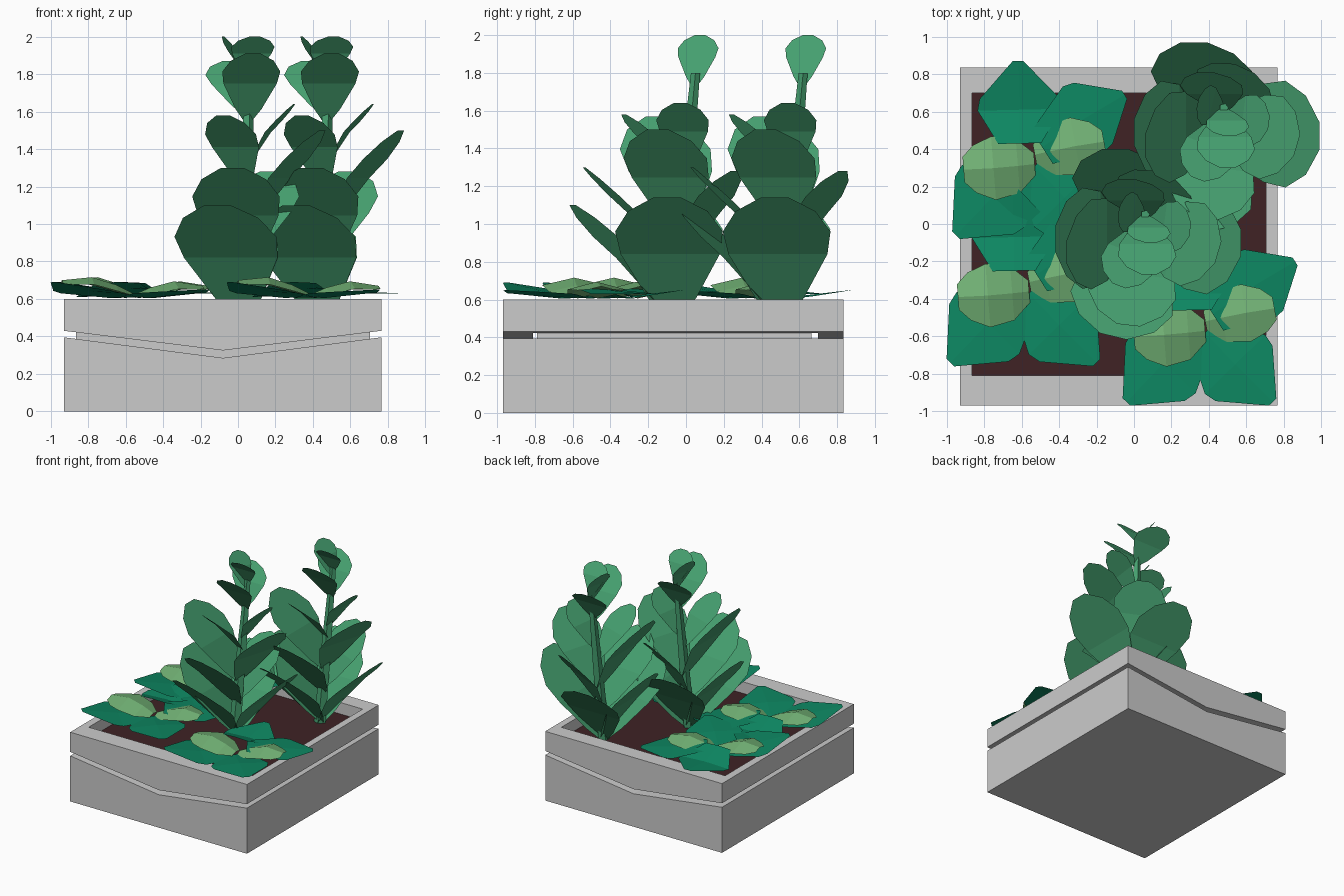
import bpy, bmesh
from mathutils import Vector as V

if "Cube" in bpy.data.objects:
    bpy.data.objects.remove(bpy.data.objects["Cube"])

def material(name, rgb):
    m = bpy.data.materials.new(name)
    m.diffuse_color = (*rgb, 1)
    m.use_nodes = True
    m.node_tree.nodes["Principled BSDF"].inputs["Base Color"].default_value = m.diffuse_color
    return m

GREEN = material("leaf_green", (0.06, 0.35, 0.16))
TEAL = material("teal_leaf", (0.004, 0.24, 0.12))
LIME = material("lime_leaf", (0.17, 0.45, 0.18))
SOIL = material("soil_brown", (0.05, 0.016, 0.018))

def finish(name, bm, mat=None):
    me = bpy.data.meshes.new(name)
    bm.to_mesh(me)
    bm.free()
    if mat:
        me.materials.append(mat)
    ob = bpy.data.objects.new(name, me)
    bpy.context.collection.objects.link(ob)
    return ob

def prism(name, profile, y0, y1):
    """Extrude an x-z outline along y."""
    bm = bmesh.new()
    f = bm.faces.new([bm.verts.new((x, y0, z)) for x, z in profile])
    ext = bmesh.ops.extrude_face_region(bm, geom=[f])["geom"]
    bmesh.ops.translate(bm, vec=(0, y1 - y0, 0), verts=[g for g in ext if isinstance(g, bmesh.types.BMVert)])
    bmesh.ops.recalc_face_normals(bm, faces=bm.faces)
    return finish(name, bm)

def rect(x0, x1, z0, z1):
    return [(x0, z0), (x1, z0), (x1, z1), (x0, z1)]

def leaf(bm, base, mid, tip, width, outline, fold=0.0, snap=False):
    """Leaf along base-mid-tip; outline = (t, half width); fold drops the edges; snap squares it to an axis."""
    base, mid, tip = V(base), V(mid), V(tip)
    d = tip - base
    if snap:
        d = V((d.x, 0, 0)) if abs(d.x) > abs(d.y) else V((0, d.y, 0))
    side = V((-d.y, d.x, 0)).normalized() * width / 2
    rows = []
    for t, w in outline:
        p = base.lerp(mid, t * 2) if t <= 0.5 else mid.lerp(tip, t * 2 - 1)
        drop = V((0, 0, fold * w))
        rows.append([bm.verts.new(q) for q in (p + side * w - drop, p, p - side * w - drop)])
    for a, b in zip(rows, rows[1:]):
        for i in (0, 1):
            bm.faces.new((a[i + 1], b[i + 1], b[i], a[i]))

# Planter: two slabs split by a groove that dips at the middle, around a recessed core
X0, X1, Y0, Y1, XM = -0.93, 0.765, -0.97, 0.835, -0.08
prism("planter_base", [(X0, 0), (X1, 0), (X1, 0.395), (XM, 0.285), (X0, 0.395)], Y0, Y1)
rim = prism("planter_rim", [(X0, 0.43), (XM, 0.325), (X1, 0.43), (X1, 0.6), (X0, 0.6)], Y0, Y1)
cutter = prism("rim_cutter", rect(-0.865, 0.705, 0.2, 0.8), -0.81, 0.70)
cutter.hide_render = True
cutter.hide_set(True)
mod = rim.modifiers.new("opening", "BOOLEAN")
mod.object, mod.solver = cutter, "EXACT"
prism("planter_core", rect(-0.865, 0.705, 0.25, 0.46), -0.79, 0.665)
prism("soil", rect(-0.865, 0.705, 0.45, 0.50), -0.81, 0.70).data.materials.append(SOIL)

# Tall plant: leaves spiral up a slightly leaning stem
def stem_at(z):
    k = (z - 0.5) / 1.3
    return V((0.02 + 0.04 * k, -0.07 + 0.12 * k, z))

BROAD = [(0, .14), (.16, .45), (.5, .92), (.7, 1), (.88, .74), (1, .26)]
TALL_LEAVES = [  # stem height, tip, width, squared to axis
    (0.50, (0.57, -0.10, 1.14), .57, True), (0.50, (-0.11, -0.60, 1.10), .56, False),
    (0.52, (-0.42, -0.08, 1.15), .54, True), (0.50, (-0.10, 0.40, 1.10), .54, True),
    (0.75, (-0.03, -0.54, 1.30), .47, False), (0.80, (0.17, 0.26, 1.28), .45, False),
    (0.95, (0.45, -0.15, 1.50), .46, False), (0.95, (-0.36, -0.15, 1.57), .48, True),
    (1.20, (-0.08, -0.33, 1.58), .29, False), (1.30, (0.30, -0.03, 1.64), .28, False),
    (1.55, (0.08, -0.27, 1.91), .31, True), (1.58, (-0.04, 0.24, 1.87), .33, True),
    (1.73, (-0.08, 0.075, 2.00), .22, False), (1.78, (0.09, -0.10, 2.00), .23, True)]

bm = bmesh.new()
for z, tip, width, snap in TALL_LEAVES:
    base, tip = stem_at(z), V(tip)
    out = V((tip.x - base.x, tip.y - base.y, 0)) * 0.05
    leaf(bm, base, (base + tip) / 2 - out + V((0, 0, 0.02)), tip, width, BROAD, 0, snap)
foliage = finish("tall_plant_leaves", bm, GREEN)

bm = bmesh.new()
rings = []
for z, r in ((0.5, 0.05), (1.2, 0.04), (1.8, 0.025)):
    c = stem_at(z)
    rings.append([bm.verts.new(c + V((x * r, y * r, 0))) for x, y in ((1, 0), (.3, .95), (-.8, .6), (-.8, -.6), (.3, -.95))])
for a, b in zip(rings, rings[1:]):
    for i in range(5):
        bm.faces.new((a[i], a[(i + 1) % 5], b[(i + 1) % 5], b[i]))
bm.faces.new(rings[-1])
stem = finish("tall_plant_stem", bm, GREEN)

# Low plant: spreading teal leaves with two folded lime leaves on top
ANGULAR = [(0, .5), (.5, .98), (.62, .92), (1, .12)]
BOXY = [(0, .35), (.25, .85), (.6, 1), (.85, .75), (1, .4)]
SPREAD = [  # base, mid, tip, width
    ((-.02, -.02, .61), (-.20, -.20, .64), (-.40, -.41, .69), .48),
    ((.02, -.04, .61), (.18, -.21, .64), (.38, -.41, .65), .46),
    ((-.06, .08, .69), (-.06, .26, .62), (-.07, .52, .65), .46),
    ((.06, .06, .66), (.28, .21, .64), (.50, .34, .63), .42)]
CROWN = [
    ((.02, -.03, .63), (-.16, -.05, .72), (-.36, -.06, .70), .34),
    ((.02, .02, .62), (.20, .06, .70), (.39, .09, .67), .31)]

bm = bmesh.new()
for b, m, t, w in SPREAD:
    leaf(bm, b, m, t, w, ANGULAR, 0.01)
spread = finish("low_plant_leaves", bm, TEAL)
bm = bmesh.new()
for b, m, t, w in CROWN:
    leaf(bm, b, m, t, w, BOXY, 0.04)
crown = finish("low_plant_crown", bm, LIME)

# Repeat the plants across the bed
def repeat(parts, places):
    for ob in parts:
        for i, (x, y) in enumerate(places):
            copy = ob if i == 0 else ob.copy()
            copy.location = (x, y, 0)
            if i:
                copy.name = f"{ob.name}_{i + 1}"
                bpy.context.collection.objects.link(copy)

repeat((foliage, stem), ((0, 0), (0.42, 0.57)))
repeat((spread, crown), ((-0.55, 0.35), (-0.58, -0.33), (0.36, -0.54)))
